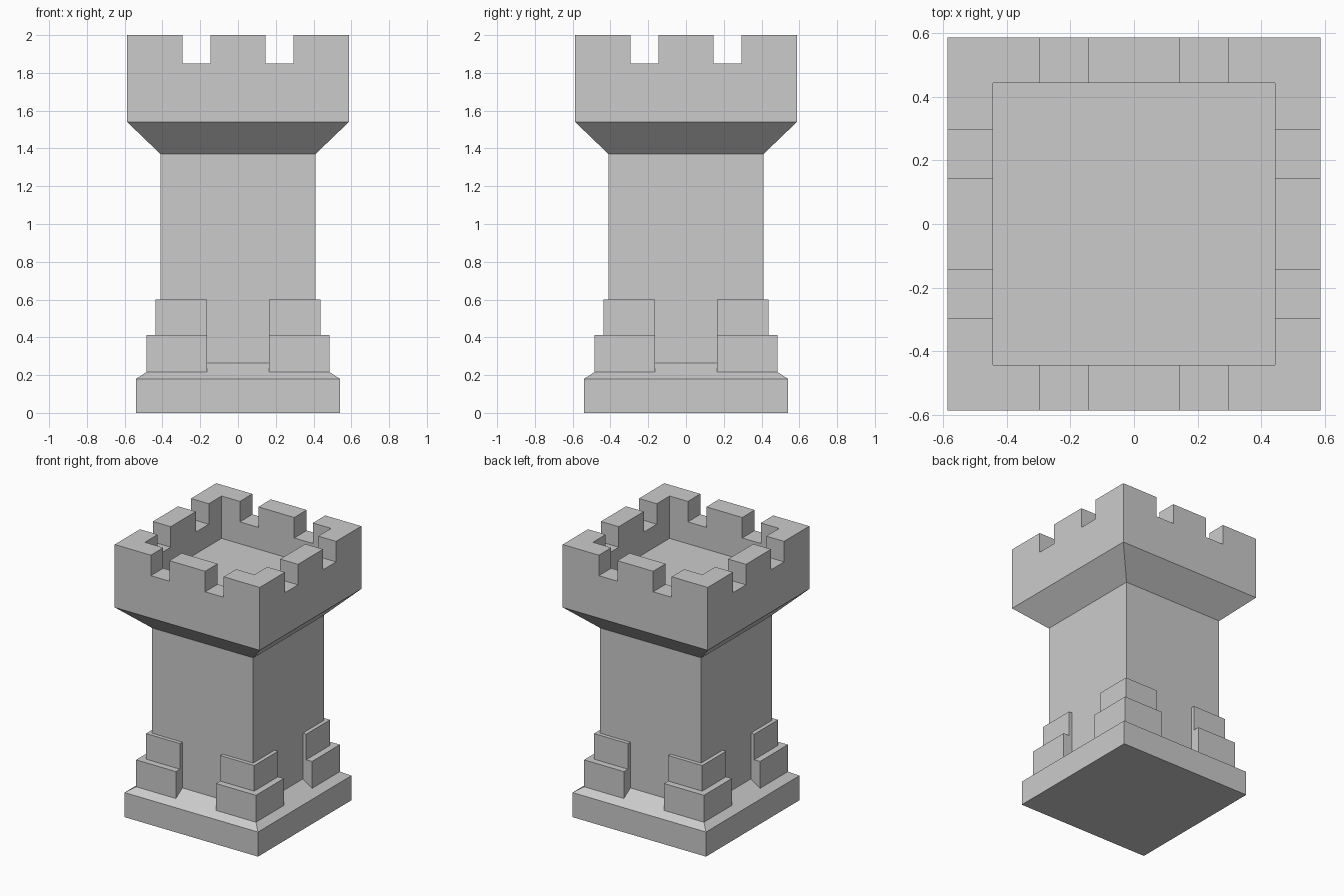
import bpy
import bmesh
from math import pi

if "Cube" in bpy.data.objects:
    bpy.data.objects.remove(bpy.data.objects["Cube"])

BASE, SHAFT, CROWN, INNER = 0.54, 0.41, 0.587, 0.443   # half widths
GAP = 0.163                                            # buttress inner edge


def make_object(name, faces):
    """Build a flat-shaded object from a list of faces given as point lists."""
    bm = bmesh.new()
    for pts in faces:
        bm.faces.new([bm.verts.new(p) for p in pts])
    bmesh.ops.remove_doubles(bm, verts=bm.verts, dist=1e-5)
    mesh = bpy.data.meshes.new(name)
    bm.to_mesh(mesh)
    bm.free()
    obj = bpy.data.objects.new(name, mesh)
    bpy.context.collection.objects.link(obj)
    return obj


def square(h, z):
    return [(-h, -h, z), (h, -h, z), (h, h, z), (-h, h, z)]


# Tower body: plinth, sloped shoulder, shaft and flared collar
profile = [(BASE, 0), (BASE, 0.18), (SHAFT, 0.265), (SHAFT, 1.37), (CROWN, 1.54)]
rings = [square(h, z) for h, z in profile]
faces = [rings[0][::-1]]
for lo, hi in zip(rings, rings[1:]):
    for k in range(4):
        n = (k + 1) % 4
        faces.append([lo[k], lo[n], hi[n], hi[k]])
make_object("tower_body", faces)

# Battlement: stepped height grid with floor, parapet gaps and merlons
cuts = [-CROWN, -INNER, -0.295, -0.145, 0.145, 0.295, INNER, CROWN]


def height(i, j):
    if not (0 <= i <= 6 and 0 <= j <= 6):
        return 1.54
    if 0 < i < 6 and 0 < j < 6:
        return 1.69
    return 1.85 if i in (2, 4) or j in (2, 4) else 2.0


faces = []
for i in range(7):
    for j in range(7):
        x0, x1, y0, y1 = cuts[i], cuts[i + 1], cuts[j], cuts[j + 1]
        corners = [(x0, y0), (x1, y0), (x1, y1), (x0, y1)]
        top = height(i, j)
        faces.append([(*c, top) for c in corners])
        for k, (dx, dy) in enumerate([(0, -1), (1, 0), (0, 1), (-1, 0)]):
            low = height(i + dx, j + dy)
            if low < top:
                a, b = corners[k], corners[(k + 1) % 4]
                faces.append([(*a, low), (*b, low), (*b, top), (*a, top)])
make_object("battlement", faces)


# Corner buttresses: two-step blocks wrapped around each shaft corner
def slope_z(x, y):
    return 0.18 + 0.085 * (BASE - max(x, y)) / (BASE - SHAFT)


def wrap(h, z=None):
    pts = [(SHAFT, GAP), (h, GAP), (h, h), (GAP, h), (GAP, SHAFT)]
    return [(x, y, slope_z(x, y) if z is None else z) for x, y in pts]


LOWER, UPPER = 0.485, 0.438
rings = [wrap(LOWER), wrap(LOWER, 0.413), wrap(UPPER, 0.413), wrap(UPPER, 0.60)]
faces = [rings[-1] + [(SHAFT, SHAFT, 0.60)]]
for r, (lo, hi) in enumerate(zip(rings, rings[1:])):
    for k in ((1, 2) if r == 1 else range(4)):
        faces.append([lo[k], lo[k + 1], hi[k + 1], hi[k]])
for n in range(4):
    make_object(f"corner_buttress_{n + 1}", faces).rotation_euler.z = n * pi / 2
